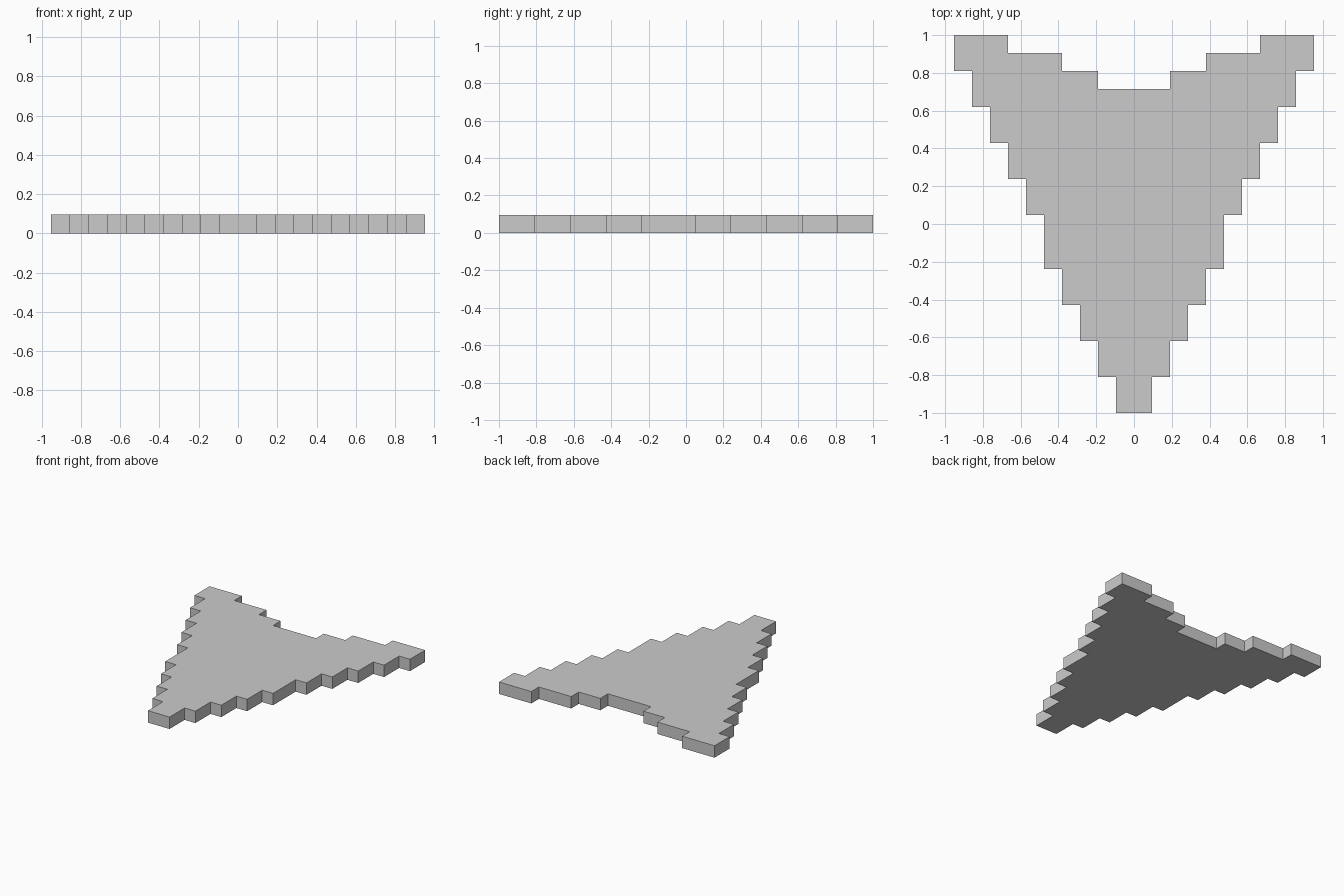
import bpy, bmesh
from mathutils import Vector

if "Cube" in bpy.data.objects:
    bpy.data.objects.remove(bpy.data.objects["Cube"])

CELL = 2 / 21  # the outline sits on a 21-row grid

# Side staircase, from the narrow front tip to the wide back: rows per step
side_rows = [2, 2, 2, 2, 3, 2, 2, 2, 2, 2]
right = []
y = 0
for i, rows in enumerate(side_rows):
    right += [(i + 1, y), (i + 1, y + rows)]
    y += rows

# Back notch staircase, from the outer corner in to the middle
right += [(7, 21), (7, 20), (4, 20), (4, 19), (2, 19), (2, 18)]

# Mirror the right half into a closed outline
outline = right + [(-x, y) for x, y in reversed(right)]

# Extrude the outline into a flat plate one cell thick
bm = bmesh.new()
verts = [bm.verts.new((x * CELL, y * CELL - 1, 0)) for x, y in outline]
face = bm.faces.new(verts)
result = bmesh.ops.extrude_face_region(bm, geom=[face], use_keep_orig=True)
top = [g for g in result["geom"] if isinstance(g, bmesh.types.BMVert)]
bmesh.ops.translate(bm, verts=top, vec=Vector((0, 0, CELL)))
bmesh.ops.recalc_face_normals(bm, faces=bm.faces)

mesh = bpy.data.meshes.new("stepped_plate")
bm.to_mesh(mesh)
bm.free()
plate = bpy.data.objects.new("stepped_plate", mesh)
bpy.context.collection.objects.link(plate)
